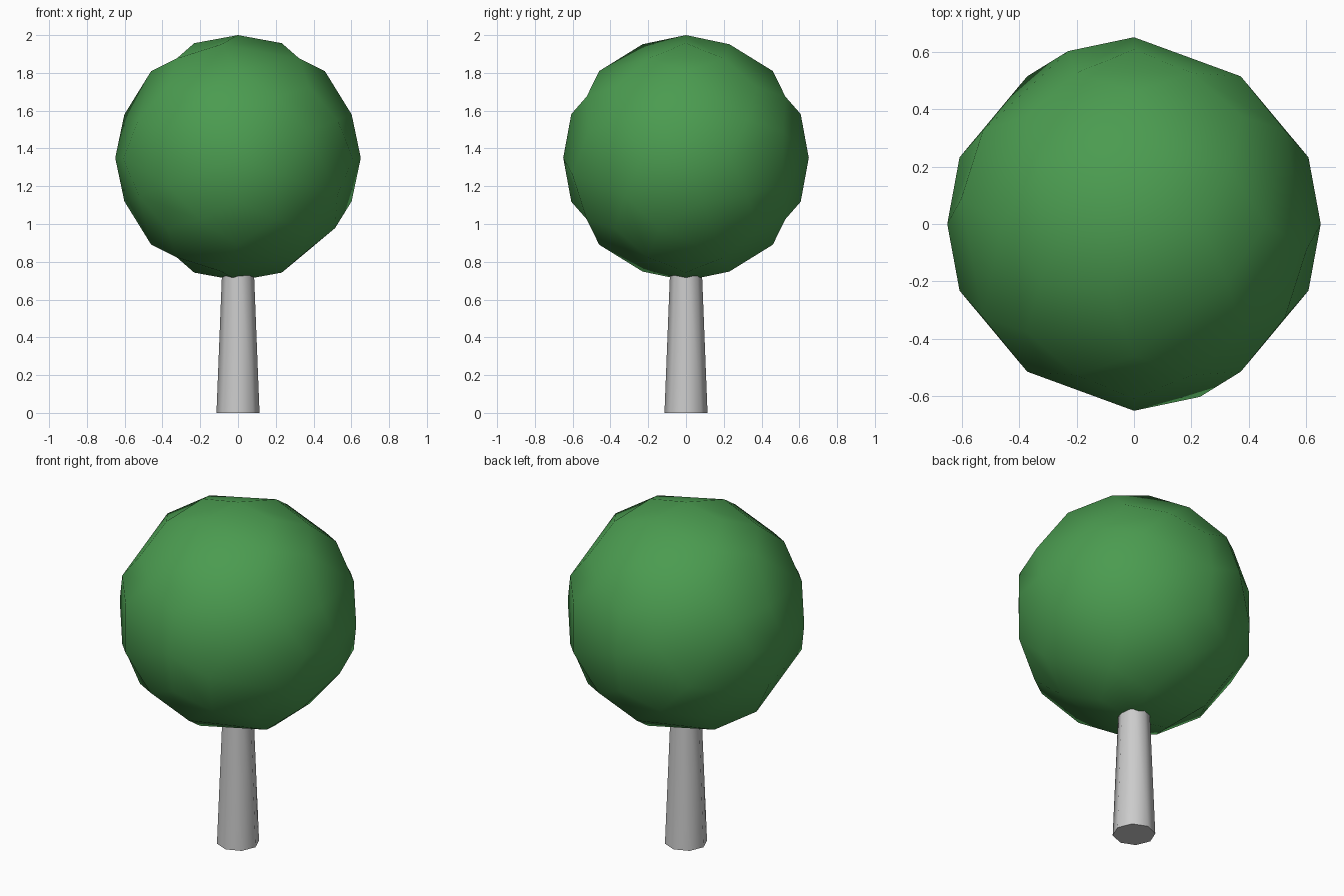
import bpy, bmesh, math
from mathutils import Vector

if "Cube" in bpy.data.objects:
    bpy.data.objects.remove(bpy.data.objects["Cube"])

# Foliage: dodecahedron with fan-split faces, subdivided once onto a sphere
RADIUS, CENTRE = 0.65, Vector((0, 0, 1.35))
t = (1 + math.sqrt(5)) / 2
r = 1 / t
S = (-1, 1)
pts = [(x, y, z) for x in S for y in S for z in S]
pts += [(0, a * r, b * t) for a in S for b in S]
pts += [(a * r, b * t, 0) for a in S for b in S]
pts += [(b * t, 0, a * r) for a in S for b in S]
pentagons = [
    (3, 11, 7, 15, 13), (7, 19, 17, 6, 15), (17, 4, 8, 10, 6), (8, 0, 16, 2, 10),
    (0, 12, 1, 18, 16), (6, 10, 2, 13, 15), (2, 16, 18, 3, 13), (18, 1, 9, 11, 3),
    (4, 14, 12, 0, 8), (11, 9, 5, 19, 7), (19, 5, 14, 4, 17), (1, 12, 14, 5, 9),
]
bm = bmesh.new()
vs = [bm.verts.new((x, -z, y)) for x, y, z in pts]
for p in pentagons:
    for i in (1, 2, 3):
        bm.faces.new((vs[p[0]], vs[p[i]], vs[p[i + 1]]))
bmesh.ops.subdivide_edges(bm, edges=bm.edges[:], cuts=1, use_grid_fill=True)
for v in bm.verts:
    v.co = v.co.normalized() * RADIUS + CENTRE
bmesh.ops.recalc_face_normals(bm, faces=bm.faces[:])
for f in bm.faces:
    f.smooth = True
mesh = bpy.data.meshes.new("foliage")
bm.to_mesh(mesh)
bm.free()
foliage = bpy.data.objects.new("foliage", mesh)
bpy.context.collection.objects.link(foliage)
green = bpy.data.materials.new("leaf_green")
green.diffuse_color = (0.07, 0.33, 0.08, 1)
green.use_nodes = True
green.node_tree.nodes["Principled BSDF"].inputs["Base Color"].default_value = green.diffuse_color
mesh.materials.append(green)

# Trunk: tapered eight-sided cylinder running up into the foliage
H = 0.86
bpy.ops.mesh.primitive_cone_add(vertices=8, radius1=0.114, radius2=0.08,
                                depth=H, location=(0, 0, H / 2))
trunk = bpy.context.object
trunk.name = "trunk"
bpy.ops.object.shade_smooth_by_angle(angle=math.radians(60))
